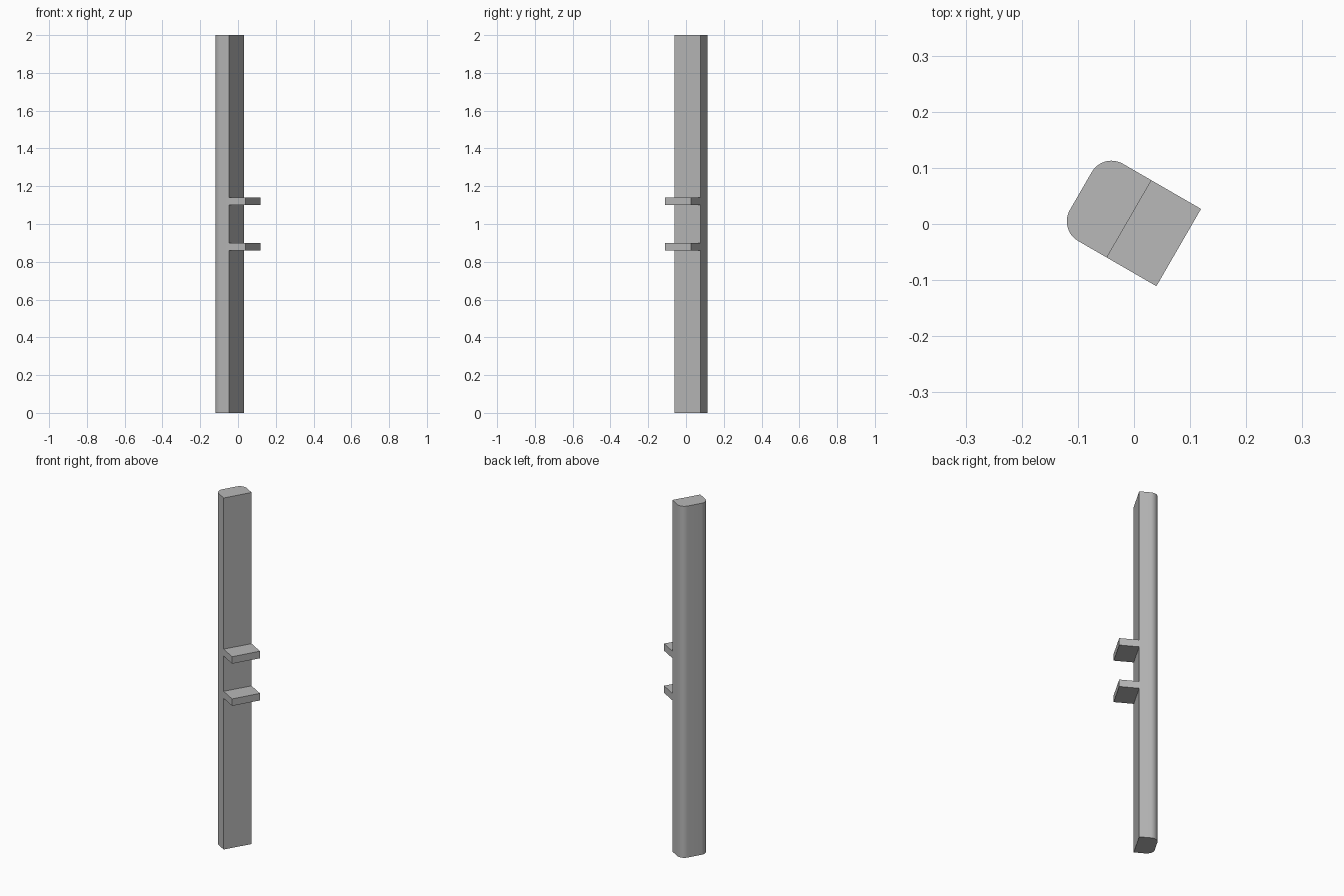
import bpy
import bmesh
from math import sin, cos, radians
from mathutils import Matrix

if "Cube" in bpy.data.objects:
    bpy.data.objects.remove(bpy.data.objects["Cube"], do_unlink=True)

# Material
grey = bpy.data.materials.new("light grey")
grey.use_nodes = True
colour = (0.48, 0.48, 0.48, 1)
grey.diffuse_color = colour
grey.node_tree.nodes["Principled BSDF"].inputs["Base Color"].default_value = colour

# Bar dimensions in its own frame, before it is turned
BACK, FACE, TAB_END = -0.1115, -0.012, 0.09
SIDE_A, SIDE_B = -0.076, 0.083
RADIUS, STEPS = 0.0405, 12
LEVELS = [0, 0.86, 0.90, 1.10, 1.14, 2]
TAB_LEVELS = (1, 3)


def arc(cx, cy, start):
    """Quarter circle, counter-clockwise from start degrees."""
    angles = [radians(start + 90 * i / STEPS) for i in range(STEPS + 1)]
    return [(cx + RADIUS * cos(a), cy + RADIUS * sin(a)) for a in angles]


# Cross-section: flat face with two square corners, rounded back
profile = [(FACE, SIDE_A), (FACE, SIDE_B)]
profile += arc(BACK + RADIUS, SIDE_B - RADIUS, 90)
profile += arc(BACK + RADIUS, SIDE_A + RADIUS, 180)
count = len(profile)

# Bar skin, stacked between the levels
bm = bmesh.new()
rings = [[bm.verts.new((x, y, z)) for x, y in profile] for z in LEVELS]
bm.faces.new(rings[0][::-1])
bm.faces.new(rings[-1])
tab_faces = []
for level, (low, high) in enumerate(zip(rings, rings[1:])):
    for i in range(count):
        j = (i + 1) % count
        face = bm.faces.new((low[i], low[j], high[j], high[i]))
        if i == 0 and level in TAB_LEVELS:
            tab_faces.append(face)

# Two tabs pulled out of the flat face
for face in tab_faces:
    out = bmesh.ops.extrude_discrete_faces(bm, faces=[face])["faces"][0]
    bmesh.ops.translate(bm, verts=out.verts, vec=(TAB_END - FACE, 0, 0))

bmesh.ops.recalc_face_normals(bm, faces=bm.faces)
bmesh.ops.rotate(bm, verts=bm.verts, cent=(0, 0, 0),
                 matrix=Matrix.Rotation(radians(-30), 3, "Z"))

mesh = bpy.data.meshes.new("bar_with_tabs")
bm.to_mesh(mesh)
bm.free()
mesh.materials.append(grey)
bar = bpy.data.objects.new("bar_with_tabs", mesh)
bpy.context.collection.objects.link(bar)

# Smooth rounded back, crisp corners
bpy.ops.object.select_all(action="DESELECT")
bar.select_set(True)
bpy.context.view_layer.objects.active = bar
bpy.ops.object.shade_smooth_by_angle(angle=radians(30))
